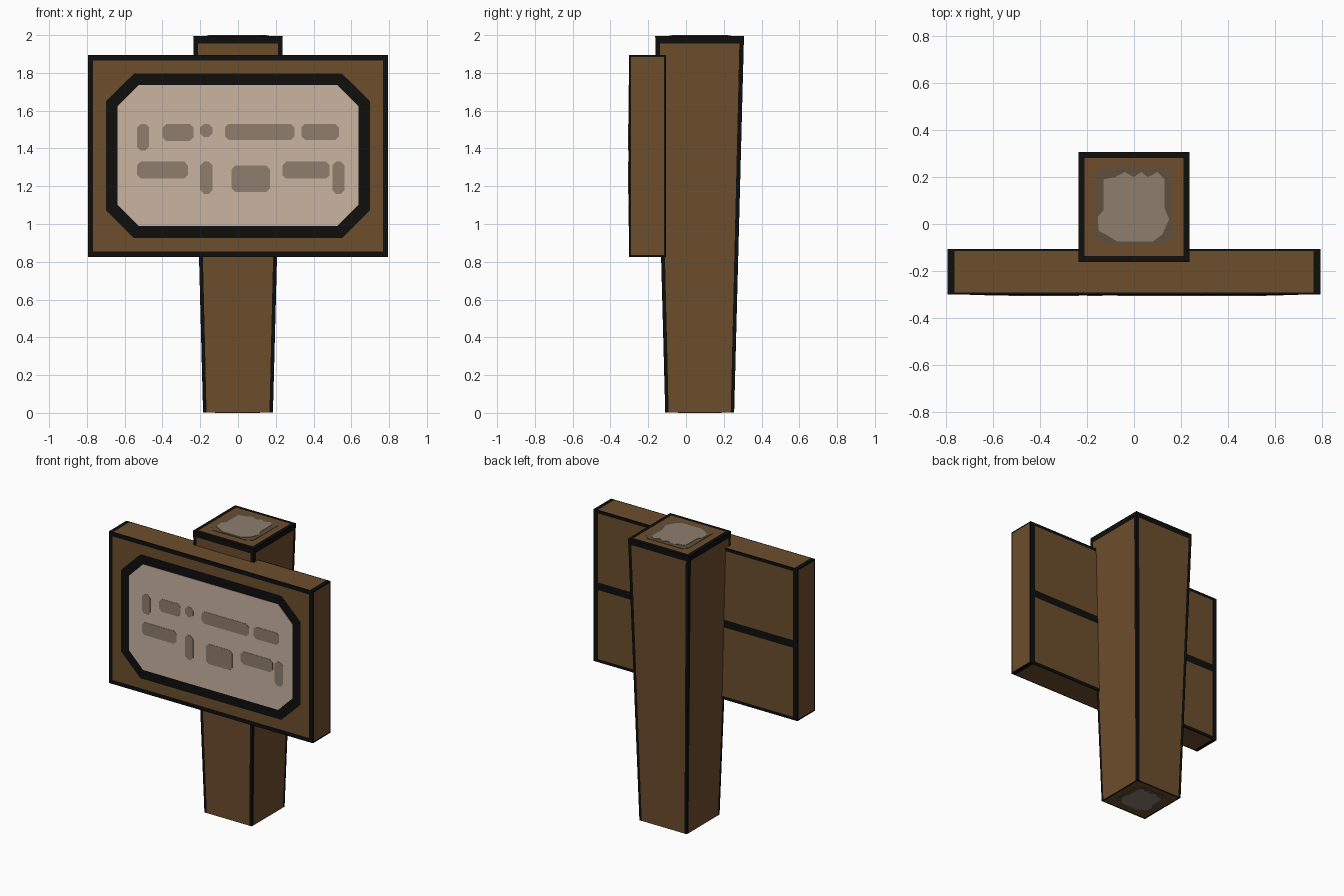
import bpy, bmesh
from mathutils import Vector

if "Cube" in bpy.data.objects:
    bpy.data.objects.remove(bpy.data.objects["Cube"])


def srgb(r, g, b):
    lin = [((c / 255 + 0.055) / 1.055) ** 2.4 if c > 10 else c / 255 / 12.92 for c in (r, g, b)]
    return (*lin, 1.0)


def material(name, rgb):
    m = bpy.data.materials.new(name)
    m.diffuse_color = srgb(*rgb)
    m.use_nodes = True
    m.node_tree.nodes["Principled BSDF"].inputs["Base Color"].default_value = m.diffuse_color
    return m


BROWN = material("wood brown", (109, 78, 45))
BLACK = material("outline black", (14, 14, 13))
CREAM = material("paper cream", (202, 180, 160))
GREY = material("mark grey brown", (142, 126, 111))
DULL = material("end grain dull brown", (95, 80, 62))


def finish(name, bm, mats):
    me = bpy.data.meshes.new(name)
    bm.to_mesh(me)
    bm.free()
    for m in mats:
        me.materials.append(m)
    ob = bpy.data.objects.new(name, me)
    bpy.context.collection.objects.link(ob)
    return ob


def edged(a, b=None):
    """Strips across a face: dark border a, brown middle, dark border b."""
    b = a if b is None else b
    return [(a, 1), (1 - a - b, 0), (b, 1)]


def panel(bm, corners, us, vs):
    """Cut a four-sided face into strips; a cell is dark if either strip is."""
    bl, br, tr, tl = corners
    at = lambda u, v: bl.lerp(br, u).lerp(tl.lerp(tr, u), v)
    v0 = 0
    for dv, kv in vs:
        u0 = 0
        for du, ku in us:
            if du > 0 and dv > 0:
                q = [(u0, v0), (u0 + du, v0), (u0 + du, v0 + dv), (u0, v0 + dv)]
                f = bm.faces.new([bm.verts.new(at(*p)) for p in q])
                f.material_index = 1 if (ku or kv) else 0
            u0 += du
        v0 += dv


def outlined_box(name, low, high, strips):
    """low/high: x half width, y min, y max, z. strips: front, right, back, left, top, bottom."""
    ring = lambda x, y0, y1, z: [Vector(p) for p in ((-x, y0, z), (x, y0, z), (x, y1, z), (-x, y1, z))]
    B, T = ring(*low), ring(*high)
    sides = [(B[i], B[(i + 1) % 4], T[(i + 1) % 4], T[i]) for i in range(4)]
    bm = bmesh.new()
    for corners, (us, vs) in zip(sides + [T, B[::-1]], strips):
        panel(bm, corners, us, vs)
    bmesh.ops.remove_doubles(bm, verts=bm.verts, dist=1e-5)
    return finish(name, bm, [BROWN, BLACK])


def plate(name, shapes, place, push, mat):
    """Thin painted plates from flat outlines."""
    bm = bmesh.new()
    for pts in shapes:
        f = bm.faces.new([bm.verts.new(place(*p)) for p in pts])
        ext = bmesh.ops.extrude_face_region(bm, geom=[f])
        bmesh.ops.translate(bm, vec=push, verts=[v for v in ext["geom"] if isinstance(v, bmesh.types.BMVert)])
    bmesh.ops.recalc_face_normals(bm, faces=bm.faces)
    return finish(name, bm, [mat])


def octagon(x0, x1, y0, y1, cx, cy):
    return [(x0 + cx, y0), (x1 - cx, y0), (x1, y0 + cy), (x1, y1 - cy),
            (x1 - cx, y1), (x0 + cx, y1), (x0, y1 - cy), (x0, y0 + cy)]


# Tapered post
post_side = (edged(0.05), edged(0, 0.02))
outlined_box("post", (0.185, -0.11, 0.255, 0.003), (0.237, -0.163, 0.307, 1.995),
             [post_side] * 4 + [(edged(0.055), edged(0.055)), (edged(0.03), edged(0.03))])

# Sign board, with a dark seam across the back
seam = [(0.02, 1), (0.455, 0), (0.05, 1), (0.455, 0), (0.02, 1)]
end = (edged(0.05), edged(0.01))
edge = (edged(0.018), edged(0.04))
FRONT = -0.301
outlined_box("sign_board", (0.795, FRONT, -0.107, 0.825), (0.795, FRONT, -0.107, 1.895),
             [(edged(0.018), edged(0.027)), end, (edged(0.022), seam), end, edge, edge])

# Framed paper on the front
on_front = lambda x, z: (x, FRONT, z)
plate("paper_frame", [octagon(-0.70, 0.70, 0.925, 1.797, 0.15, 0.148)], on_front, (0, -0.002, 0), BLACK)
plate("paper", [octagon(-0.637, 0.637, 0.99, 1.735, 0.11, 0.11)], on_front, (0, -0.004, 0), CREAM)

# Abstract dashes on the paper: left, right, bottom, top
dashes = [(-.535, -.47, 1.39, 1.53), (-.40, -.235, 1.44, 1.53), (-.20, -.135, 1.46, 1.53),
          (-.07, .30, 1.445, 1.53), (.335, .535, 1.445, 1.53),
          (-.535, -.265, 1.24, 1.33), (-.20, -.135, 1.16, 1.33), (-.035, .17, 1.17, 1.31),
          (.235, .485, 1.24, 1.33), (.50, .565, 1.16, 1.33)]
plate("paper_dashes", [octagon(*d, 0.02, 0.02) for d in dashes], on_front, (0, -0.006, 0), GREY)

# End grain patches on the post's top and bottom
wavy = [(-0.12, -0.045), (-0.07, -0.075), (0.08, -0.075), (0.12, -0.045), (0.15, 0.02), (0.13, 0.07),
        (0.13, 0.19), (0.10, 0.222), (0.06, 0.20), (0.03, 0.222), (0.0, 0.20), (-0.04, 0.222),
        (-0.08, 0.20), (-0.13, 0.19), (-0.13, 0.06), (-0.155, 0.03), (-0.15, -0.03)]
on_top = lambda x, y: (x, y, 1.995)
plate("top_grain_ring", [octagon(-0.165, 0.165, -0.088, 0.238, 0.03, 0.03)], on_top, (0, 0, 0.0025), DULL)
plate("top_grain", [wavy], on_top, (0, 0, 0.005), GREY)
on_base = lambda x, y: (x * 0.78, 0.0725 + (y - 0.0725) * 0.78, 0.003)
plate("base_grain_ring", [octagon(-0.165, 0.165, -0.088, 0.238, 0.03, 0.03)], on_base, (0, 0, -0.0015), DULL)
plate("base_grain", [wavy], on_base, (0, 0, -0.003), GREY)
